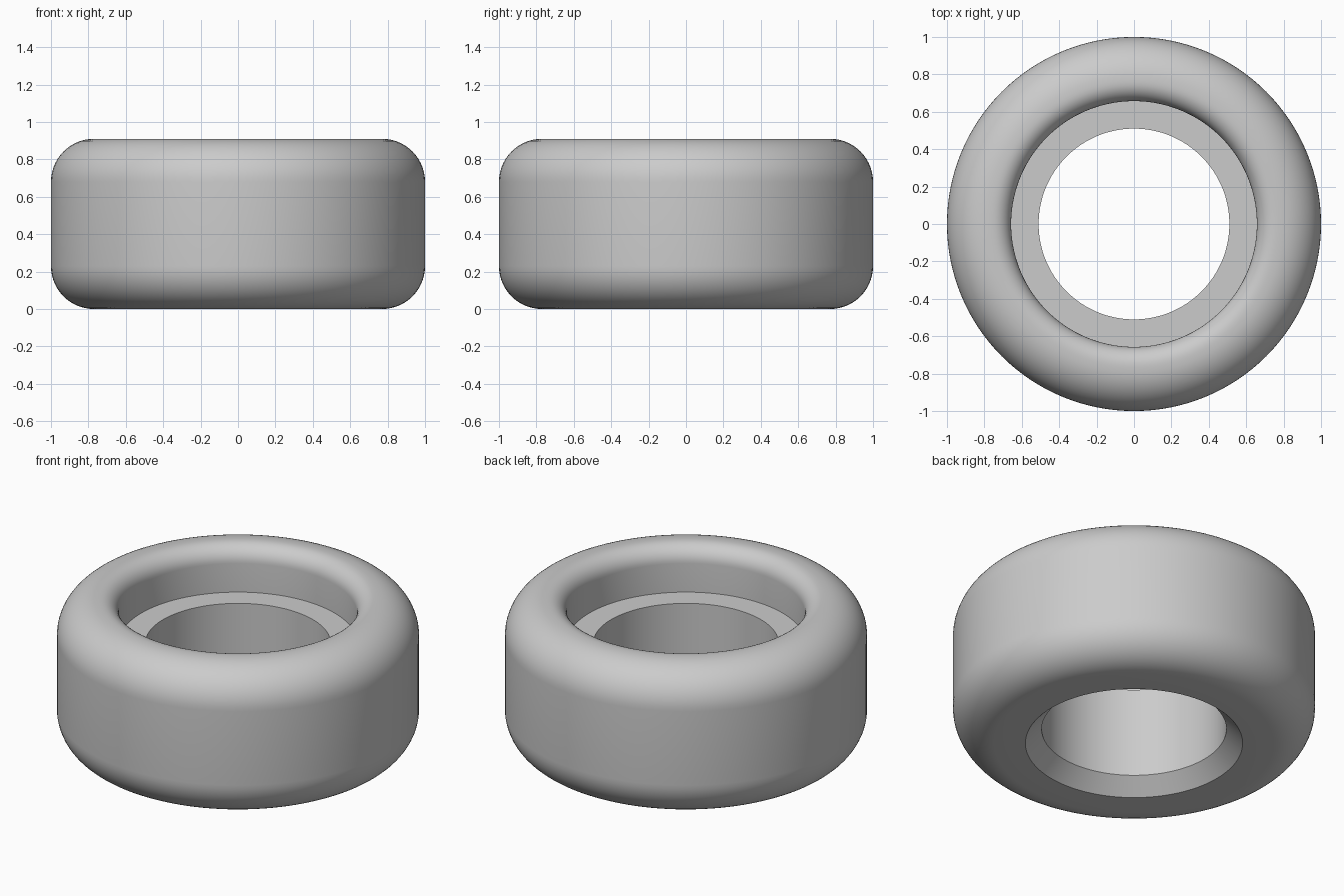
import bpy
import bmesh
from math import cos, sin, pi, radians
from mathutils import Vector

cube = bpy.data.objects.get("Cube")
if cube:
    bpy.data.objects.remove(cube, do_unlink=True)

HEIGHT = 0.91
OUTER_R = 1.0
FILLET = 0.23        # outer shoulders
LIP = 0.10           # inner top lip
RECESS_R = 0.657
LEDGE_Z = 0.635
BORE_R = 0.51
CHAMFER = 0.09
SEGMENTS = 128


def arc(cx, cz, radius, start, end, steps):
    """Points of a circular arc in the radius/height plane, degrees."""
    angles = [radians(start + (end - start) * i / steps) for i in range(steps + 1)]
    return [(cx + radius * cos(a), cz + radius * sin(a)) for a in angles]


# Cross-section, running from the bottom chamfer around the outside to the bore
shoulder = OUTER_R - FILLET
profile = [(BORE_R + CHAMFER, 0)]
profile += arc(shoulder, FILLET, FILLET, -90, 0, 14)
profile += arc(shoulder, HEIGHT - FILLET, FILLET, 0, 90, 14)
profile += arc(RECESS_R + LIP, HEIGHT - LIP, LIP, 90, 180, 10)
profile += [(RECESS_R, LEDGE_Z), (BORE_R, LEDGE_Z), (BORE_R, CHAMFER)]

# Revolve the closed cross-section into the ring
bm = bmesh.new()
verts = [bm.verts.new((r, 0, z)) for r, z in profile]
edges = [bm.edges.new((a, b)) for a, b in zip(verts, verts[1:] + verts[:1])]
bmesh.ops.spin(bm, geom=verts + edges, cent=Vector(), axis=Vector((0, 0, 1)),
               angle=2 * pi, steps=SEGMENTS, use_duplicate=False)
bmesh.ops.remove_doubles(bm, verts=bm.verts, dist=0.0005)
bmesh.ops.recalc_face_normals(bm, faces=bm.faces)

mesh = bpy.data.meshes.new("tire_ring")
bm.to_mesh(mesh)
bm.free()
ring = bpy.data.objects.new("tire_ring", mesh)
bpy.context.collection.objects.link(ring)

# Plain grey material
grey = bpy.data.materials.new("light_grey")
grey.use_nodes = True
colour = (0.6, 0.6, 0.6, 1)
grey.diffuse_color = colour
grey.node_tree.nodes["Principled BSDF"].inputs["Base Color"].default_value = colour
mesh.materials.append(grey)

# Smooth shading with crisp ledge and chamfer edges
bpy.ops.object.select_all(action="DESELECT")
ring.select_set(True)
bpy.context.view_layer.objects.active = ring
bpy.ops.object.shade_smooth_by_angle(angle=radians(30))
